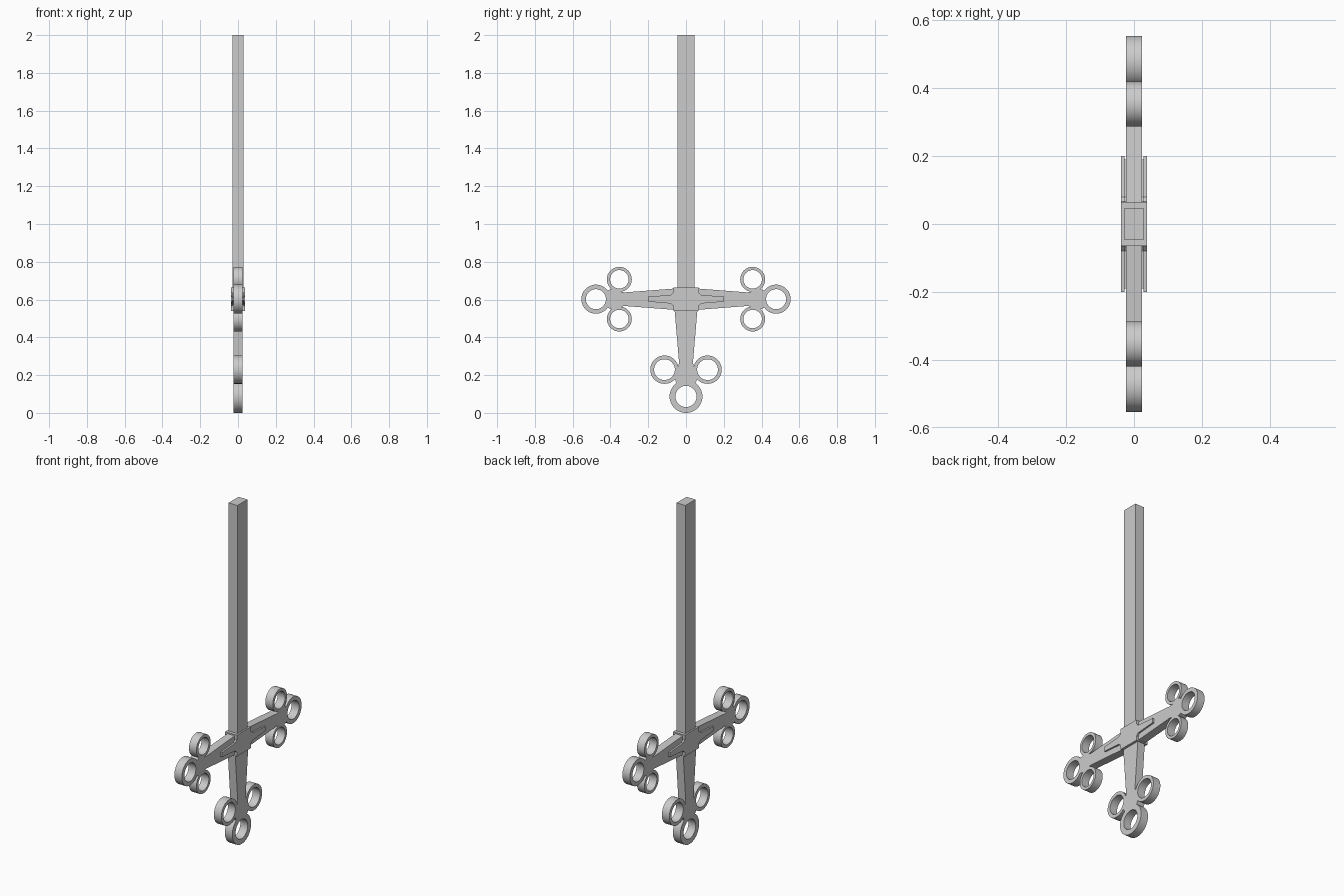
import bpy, bmesh, math
from mathutils import Vector

cube = bpy.data.objects.get("Cube")
if cube:
    bpy.data.objects.remove(cube, do_unlink=True)

grey = bpy.data.materials.new("light grey")
grey.diffuse_color = (0.6, 0.6, 0.6, 1)
grey.use_nodes = True
grey.node_tree.nodes["Principled BSDF"].inputs["Base Color"].default_value = (0.6, 0.6, 0.6, 1)

HALF = 0.024          # half thickness of the guard
CROSS_Z = 0.602       # height of the cross arms


def finish(name, bm, smooth=False):
    bmesh.ops.recalc_face_normals(bm, faces=bm.faces)
    mesh = bpy.data.meshes.new(name)
    bm.to_mesh(mesh)
    bm.free()
    mesh.materials.append(grey)
    obj = bpy.data.objects.new(name, mesh)
    bpy.context.collection.objects.link(obj)
    if smooth:
        bpy.ops.object.select_all(action='DESELECT')
        obj.select_set(True)
        bpy.context.view_layer.objects.active = obj
        bpy.ops.object.shade_smooth_by_angle(angle=math.radians(35))
    return obj


def slab(name, outline, x0, x1):
    """Extrude a (y, z) outline from x0 to x1."""
    bm = bmesh.new()
    face = bm.faces.new([bm.verts.new((x0, y, z)) for y, z in outline])
    ext = bmesh.ops.extrude_face_region(bm, geom=[face])
    moved = [g for g in ext["geom"] if isinstance(g, bmesh.types.BMVert)]
    bmesh.ops.translate(bm, verts=moved, vec=(x1 - x0, 0, 0))
    return finish(name, bm)


def box(name, hx, hy, z0, z1):
    return slab(name, [(-hy, z0), (hy, z0), (hy, z1), (-hy, z1)], -hx, hx)


def ring(name, y, z, outer, inner):
    """Flat ring whose hole runs along x."""
    bm = bmesh.new()
    corners = [(-HALF, outer), (HALF, outer), (HALF, inner), (-HALF, inner)]
    verts = [bm.verts.new((x, y, z + r)) for x, r in corners]
    edges = [bm.edges.new((verts[i], verts[i - 1])) for i in range(4)]
    bmesh.ops.spin(bm, geom=verts + edges, cent=(0, y, z), axis=(1, 0, 0),
                   angle=math.tau, steps=48, use_merge=True)
    bmesh.ops.remove_doubles(bm, verts=bm.verts, dist=0.0001)
    finish(name, bm, smooth=True)


def mirrored(half):
    """Close a (distance, half width) profile across its own axis."""
    return half + [(a, -b) for a, b in reversed(half)]


# Blade and centre block
box("blade", 0.029, 0.046, 0.6, 2.0)
box("centre_block", 0.038, 0.065, 0.54, 0.665)

# Cross arms with flared tips, trefoil rings and raised ribs
arm = mirrored([(0, 0.058), (0.065, 0.056), (0.325, 0.036), (0.355, 0.041),
                (0.385, 0.054), (0.4, 0.052), (0.416, 0.044)])
rib = mirrored([(0.03, 0.038), (0.066, 0.036), (0.08, 0.023), (0.2, 0.013)])
neck = mirrored([(0.03, 0.03), (0.066, 0.028), (0.08, 0.016), (0.19, 0.007)])
for side, s in (("front", -1), ("back", 1)):
    def place(profile):
        return [(s * a, CROSS_Z + b) for a, b in profile]
    slab(side + "_arm", place(arm), -HALF, HALF)
    ring(side + "_end_ring", s * 0.477, CROSS_Z, 0.077, 0.053)
    ring(side + "_upper_ring", s * 0.353, CROSS_Z + 0.105, 0.066, 0.049)
    ring(side + "_lower_ring", s * 0.353, CROSS_Z - 0.105, 0.066, 0.049)
    for hand, h in (("left", 1), ("right", -1)):
        slab(f"{side}_{hand}_rib", place(rib), h * 0.028, h * 0.038)
        slab(f"{side}_{hand}_rib_neck", place(neck), h * 0.02, h * 0.028)

# Grip with its three rings
grip = mirrored([(0.6, 0.06), (0.54, 0.06), (0.27, 0.037), (0.225, 0.042),
                 (0.185, 0.058), (0.17, 0.056), (0.15, 0.046)])
slab("grip", [(b, a) for a, b in grip], -HALF, HALF)
ring("pommel_ring", 0, 0.087, 0.087, 0.056)
for side, s in (("front", -1), ("back", 1)):
    ring(side + "_grip_ring", s * 0.114, 0.229, 0.075, 0.055)
